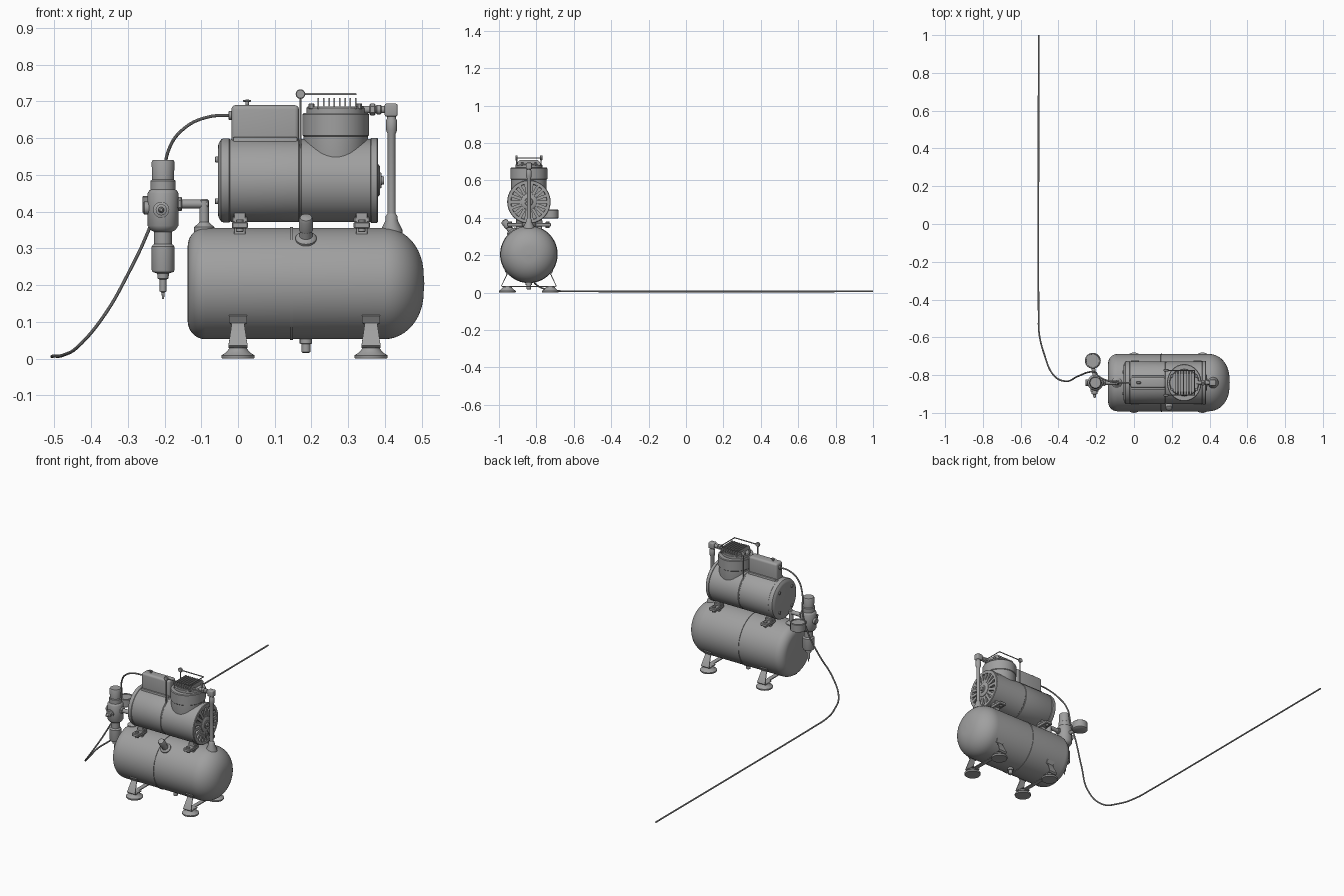
import bpy, bmesh, math
from mathutils import Vector, Matrix

Y = -0.84  # centre line of the machine


def finish(name, bm):
    bmesh.ops.recalc_face_normals(bm, faces=bm.faces)
    me = bpy.data.meshes.new(name)
    bm.to_mesh(me)
    bm.free()
    ob = bpy.data.objects.new(name, me)
    bpy.context.collection.objects.link(ob)
    return ob


def lathe(name, prof, loc=(0, 0, 0), axis=(0, 0, 1), n=32, sy=1.0):
    """Revolve (radius, height) points about an axis, closing both ends."""
    bm = bmesh.new()
    rings = []
    for r, h in prof:
        rings.append([bm.verts.new((r * math.cos(2 * math.pi * i / n),
                                    r * sy * math.sin(2 * math.pi * i / n), h)) for i in range(n)])
    for a, b in zip(rings, rings[1:]):
        for i in range(n):
            bm.faces.new((a[i], a[(i + 1) % n], b[(i + 1) % n], b[i]))
    bm.faces.new(rings[0])
    bm.faces.new(rings[-1])
    rot = Vector((0, 0, 1)).rotation_difference(Vector(axis)).to_matrix().to_4x4()
    bm.transform(Matrix.Translation(loc) @ rot)
    return finish(name, bm)


def cyl(name, r, a, b, n=24):
    a, b = Vector(a), Vector(b)
    h = (b - a).length
    c = min(r * 0.15, h * 0.2)
    return lathe(name, [(r - c, 0), (r, c), (r, h - c), (r - c, h)], a, (b - a).normalized(), n)


def box(name, lo, hi, bevel=0.0, seg=3, rot=None):
    bm = bmesh.new()
    bmesh.ops.create_cube(bm, size=1)
    lo, hi = Vector(lo), Vector(hi)
    bm.transform(Matrix.Translation((lo + hi) / 2) @ Matrix.Diagonal((*(hi - lo), 1)))
    if bevel:
        bmesh.ops.bevel(bm, geom=bm.edges[:], offset=bevel, segments=seg, profile=0.5, affect='EDGES')
    if rot:
        bm.transform(rot)
    return finish(name, bm)


def tube(name, pts, r, smooth=True, res=8):
    cu = bpy.data.curves.new(name, 'CURVE')
    cu.dimensions = '3D'
    cu.bevel_depth, cu.bevel_resolution, cu.resolution_u, cu.use_fill_caps = r, 3, res, True
    sp = cu.splines.new('BEZIER')
    sp.bezier_points.add(len(pts) - 1)
    for p, co in zip(sp.bezier_points, pts):
        p.co = co
        p.handle_left_type = p.handle_right_type = 'AUTO' if smooth else 'VECTOR'
    ob = bpy.data.objects.new(name, cu)
    bpy.context.collection.objects.link(ob)
    return ob


def arc(r_edge, rad, x0, dx, a0, a1, n=8):
    """Rounded corner of a profile (elliptic)."""
    return [(r_edge - rad + rad * math.sin(math.radians(a0 + (a1 - a0) * i / n)),
             x0 - dx * math.cos(math.radians(a0 + (a1 - a0) * i / n))) for i in range(n + 1)]


# tank with a tight left dish and a rounder right dish
lathe("tank", [(0.001, -0.138)] + arc(0.1515, 0.05, -0.089, 0.048, 0, 90)
      + arc(0.1515, 0.125, 0.398, 0.107, 90, 180, 12) + [(0.001, 0.507)],
      (0, Y, 0.2045), (1, 0, 0), 64)
lathe("tank_weld_band", [(0.149, 0.141), (0.154, 0.142), (0.154, 0.149), (0.149, 0.15)],
      (0, Y, 0.2045), (1, 0, 0), 64)
lathe("drain_valve", [(0.007, 0), (0.012, 0.003), (0.012, 0.025), (0.017, 0.026), (0.017, 0.05)],
      (0.185, Y, 0.015), n=16)

# legs: bent tapered strips over conical rubber feet
for x in (0.0, 0.362):
    for s in (-1, 1):
        side = "front" if s < 0 else "rear"
        bm = bmesh.new()
        rows = [(0.128, 0.118, 0.024), (0.116, 0.098, 0.024), (0.119, 0.094, 0.017),
                (0.146, 0.036, 0.026), (0.140, 0.031, 0.026), (0.085, 0.031, 0.024)]
        vs = [[bm.verts.new((x + k * w, Y + s * dy, z)) for k in (-1, 1)] for dy, z, w in rows]
        for a, b in zip(vs, vs[1:]):
            bm.faces.new((a[0], a[1], b[1], b[0]))
        leg = finish(side + "_leg", bm)
        m = leg.modifiers.new("thickness", 'SOLIDIFY')
        m.thickness, m.offset = 0.005, 0
        lathe(side + "_foot", [(0.043, 0), (0.045, 0.003), (0.045, 0.009), (0.034, 0.016),
                               (0.025, 0.026), (0.022, 0.034)], (x, Y + s * 0.115, 0))
    box("leg_cross_strip", (x - 0.012, Y - 0.11, 0.029), (x + 0.012, Y + 0.11, 0.034))

# motor body, seam and left end cover
lathe("motor_body", [(0.001, -0.048), (0.10, -0.048), (0.106, -0.045), (0.109, -0.038), (0.112, -0.02),
                     (0.113, -0.018), (0.113, 0.165), (0.111, 0.167), (0.111, 0.171), (0.113, 0.173),
                     (0.113, 0.362), (0.001, 0.362)], (0, Y, 0.485), (1, 0, 0), 64)
lathe("motor_end_cover", [(0.092, -0.055), (0.1, -0.053), (0.112, -0.046), (0.114, -0.04), (0.114, -0.024),
                          (0.11, -0.02)], (0, Y, 0.485), (1, 0, 0), 64)
for i in range(4):
    a = math.radians(45 + 90 * i)
    p = Vector((-0.062, Y + 0.08 * math.cos(a), 0.485 + 0.08 * math.sin(a)))
    cyl("end_cover_bolt", 0.008, p, p + Vector((0.01, 0, 0)), 12)

# vented fan cover on the right end
lathe("fan_cover", [(0.110, 0.36), (0.116, 0.362), (0.116, 0.378), (0.113, 0.381), (0.097, 0.381),
                    (0.095, 0.368), (0.045, 0.368), (0.043, 0.383), (0.039, 0.386), (0.022, 0.387),
                    (0.020, 0.390), (0.012, 0.390), (0.011, 0.397), (0.001, 0.398)],
      (0, Y, 0.485), (1, 0, 0), 64)
for i in range(18):
    rot = Matrix.Translation((0, Y, 0.485)) @ Matrix.Rotation(2 * math.pi * i / 18, 4, 'X')
    box("fan_cover_rib", (0.366, 0.04, -0.008), (0.3805, 0.097, 0.008), rot=rot)

# motor mounts
for x in (0.005, 0.337):
    for s in (-1, 1):
        ys = sorted((Y + s * 0.035, Y + s * 0.118))
        box("mount_plate", (x - 0.022, ys[0], 0.354), (x + 0.022, ys[1], 0.372), 0.003, 1)
        ys = sorted((Y + s * 0.035, Y + s * 0.07))
        box("mount_post", (x - 0.016, ys[0], 0.325), (x + 0.016, ys[1], 0.4), 0.002, 1)
        box("mount_pad", (x - 0.022, ys[0], 0.370), (x + 0.022, ys[1] + 0.004, 0.386), 0.003, 1)
        cyl("mount_bolt", 0.010, (x, Y + s * 0.1, 0.345), (x, Y + s * 0.1, 0.379), 12)

# electrical box on top
box("switch_box", (-0.018, Y - 0.029, 0.57), (0.166, Y + 0.029, 0.690), 0.012, 4)
box("switch_box_flange", (-0.014, Y - 0.037, 0.575), (0.162, Y + 0.037, 0.603), 0.004, 2)
cyl("switch_button", 0.005, (0.025, Y, 0.685), (0.025, Y, 0.705), 12)
box("switch_lever", (0.013, Y - 0.006, 0.699), (0.036, Y + 0.006, 0.704), 0.002, 1)
cyl("cord_gland", 0.012, (-0.026, Y, 0.662), (-0.014, Y, 0.662))

# pump cylinder, head plate and cooling fins
lathe("pump_cylinder", [(0.08, 0.5), (0.088, 0.56), (0.088, 0.605), (0.091, 0.608), (0.091, 0.664), (0.088, 0.668)],
      (0.266, Y, 0), n=48, sy=1.08)
lathe("pump_head", [(0.080, 0.66), (0.080, 0.682), (0.076, 0.686)], (0.266, Y, 0), n=16, sy=0.9)
for i in range(8):
    x = 0.217 + i * 0.0145
    bm = bmesh.new()
    ring = [bm.verts.new((x, Y + dy, z)) for dy, z in
            ((-0.064, 0.68), (0.064, 0.68), (0.06, 0.697), (0.047, 0.71), (-0.047, 0.71), (-0.06, 0.697))]
    f = bm.faces.new(ring)
    ext = bmesh.ops.extrude_face_region(bm, geom=[f])
    bmesh.ops.translate(bm, vec=(0.004, 0, 0), verts=[v for v in ext["geom"] if isinstance(v, bmesh.types.BMVert)])
    finish("cooling_fin", bm)
for s in (-1, 1):
    for x in (0.2, 0.33):
        cyl("head_bolt", 0.008, (x, Y + s * 0.035, 0.68), (x, Y + s * 0.035, 0.694), 6)

# carrying handle: U shaped rod with round ends
tube("handle", [(0.17, Y - 0.065, 0.72), (0.32, Y - 0.065, 0.72),
                (0.32, Y + 0.065, 0.72), (0.17, Y + 0.065, 0.72)], 0.0032, False, 1)
for s in (-1, 1):
    cyl("handle_eye", 0.013, (0.17, Y + s * 0.06, 0.72), (0.17, Y + s * 0.072, 0.72))
    cyl("handle_post", 0.003, (0.17, Y + s * 0.065, 0.56), (0.17, Y + s * 0.065, 0.71), 10)

# discharge pipe from head to tank
cyl("outlet_stub", 0.010, (0.33, Y, 0.678), (0.40, Y, 0.678))
cyl("outlet_nut", 0.016, (0.358, Y, 0.678), (0.374, Y, 0.678), 6)
cyl("outlet_collar", 0.013, (0.376, Y, 0.678), (0.39, Y, 0.678))
box("outlet_elbow", (0.399, Y - 0.016, 0.659), (0.434, Y + 0.016, 0.694), 0.005, 3)
lathe("discharge_pipe", [(0.03, 0.338), (0.029, 0.352), (0.017, 0.375), (0.016, 0.388), (0.011, 0.395),
                         (0.0105, 0.61), (0.015, 0.622), (0.015, 0.648), (0.012, 0.654), (0.012, 0.665)],
      (0.418, Y, 0), n=24)

# safety valve tilted out of the front of the tank
d = Vector((0, -0.6, 0.8))
lathe("safety_valve", [(0.029, -0.01), (0.029, 0.004), (0.025, 0.009), (0.018, 0.012), (0.016, 0.03),
                       (0.019, 0.032), (0.019, 0.066), (0.016, 0.074), (0.001, 0.077)],
      Vector((0.185, Y, 0.2045)) + d * 0.151, d, 20)

# pipe between tank and regulator
lathe("tank_port", [(0.028, 0.335), (0.028, 0.358), (0.018, 0.366), (0.013, 0.372), (0.013, 0.43), (0.009, 0.434)],
      (-0.092, Y, 0))
cyl("regulator_pipe", 0.012, (-0.18, Y, 0.421), (-0.08, Y, 0.421))
cyl("regulator_pipe_nut", 0.019, (-0.165, Y, 0.421), (-0.152, Y, 0.421), 6)

# filter regulator with bowl, knob, port and gauge
RX = -0.204
lathe("filter_regulator", [(0.003, 0.163), (0.004, 0.180), (0.009, 0.183), (0.009, 0.215), (0.015, 0.218),
                           (0.016, 0.232), (0.029, 0.236), (0.031, 0.242), (0.031, 0.305), (0.027, 0.310),
                           (0.024, 0.312), (0.024, 0.345), (0.034, 0.350), (0.042, 0.362), (0.042, 0.450),
                           (0.038, 0.457), (0.034, 0.460), (0.034, 0.484), (0.030, 0.487), (0.031, 0.535),
                           (0.028, 0.541)], (RX, Y, 0))
cyl("regulator_side_plug", 0.018, (RX - 0.053, Y, 0.41), (RX - 0.03, Y, 0.41))
lathe("outlet_nozzle", [(0.022, 0), (0.022, 0.016), (0.015, 0.018), (0.015, 0.03), (0.008, 0.032),
                        (0.008, 0.042), (0.004, 0.05)], (RX - 0.005, Y - 0.03, 0.405), (0, -1, 0), 16)
cyl("gauge_stem", 0.01, (-0.208, Y + 0.03, 0.41), (-0.218, Y + 0.09, 0.41))
lathe("pressure_gauge", [(0.036, 0), (0.042, 0.004), (0.042, 0.045), (0.039, 0.048), (0.036, 0.048),
                         (0.035, 0.043), (0.001, 0.043)], (-0.218, -0.724, 0.395))

# power cord from the switch box to the floor and away to the rear
tube("power_cord", [(-0.02, Y, 0.662), (-0.08, Y, 0.658), (-0.145, -0.828, 0.628), (-0.188, -0.805, 0.57),
                    (-0.204, -0.785, 0.46), (-0.243, -0.785, 0.35), (-0.297, -0.806, 0.235),
                    (-0.366, -0.832, 0.115), (-0.43, -0.795, 0.038), (-0.475, -0.69, 0.010),
                    (-0.502, -0.58, 0.007), (-0.505, -0.48, 0.006), (-0.505, 1.0, 0.006)], 0.0044, True, 12)

# turn rods into meshes, shade smooth and paint dark grey
bpy.ops.object.select_all(action='SELECT')
bpy.context.view_layer.objects.active = bpy.data.objects["power_cord"]
bpy.ops.object.convert(target='MESH')
bpy.ops.object.shade_smooth_by_angle(angle=math.radians(35))
grey = bpy.data.materials.new("dark_grey")
grey.diffuse_color = (0.35, 0.35, 0.35, 1)
for ob in bpy.context.scene.objects:
    ob.data.materials.clear()
    ob.data.materials.append(grey)
